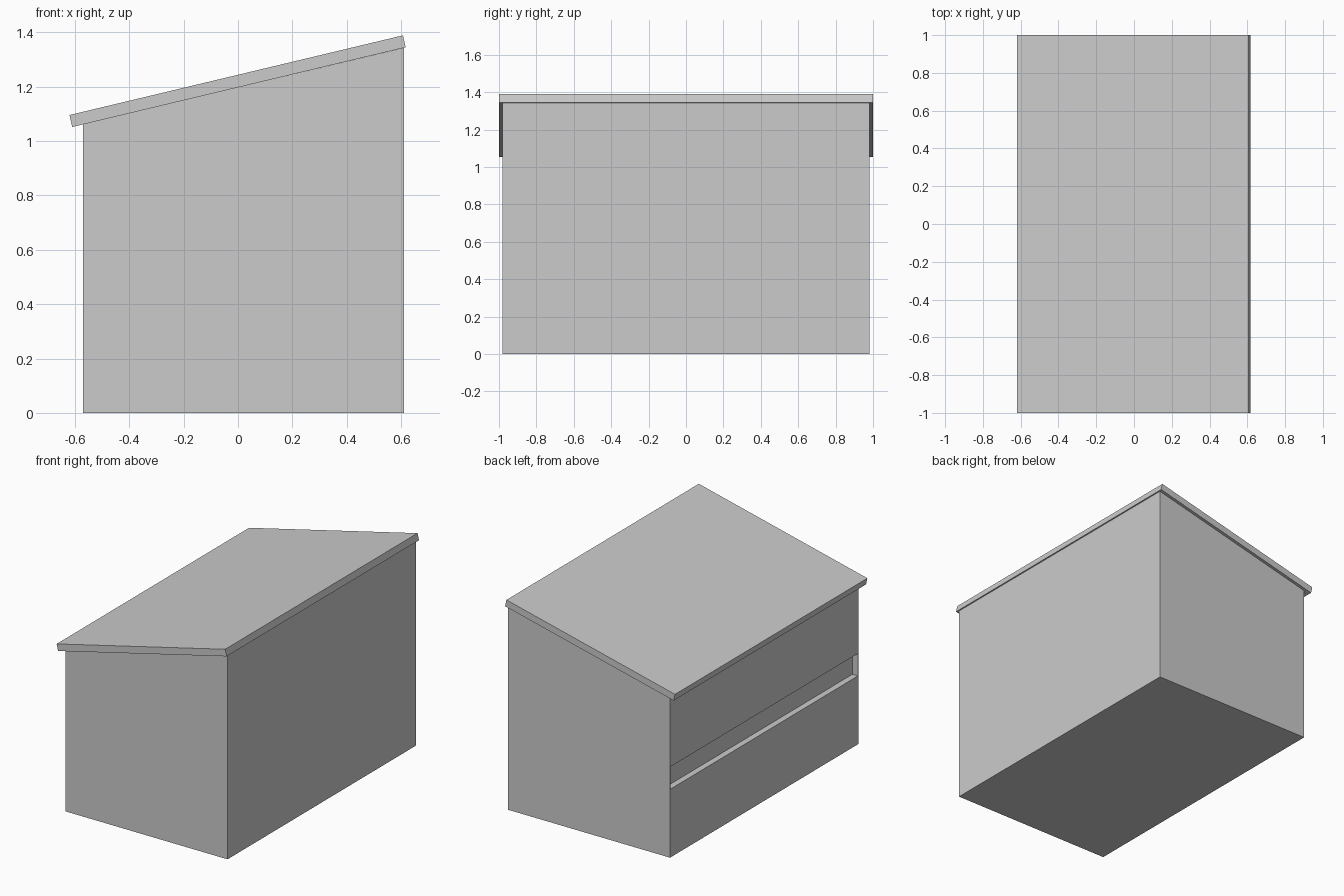
import bpy, bmesh

if "Cube" in bpy.data.objects:
    bpy.data.objects.remove(bpy.data.objects["Cube"])


def prism(name, profile, half_y):
    """Extrude an (x, z) profile along y, symmetric about y = 0."""
    bm = bmesh.new()
    face = bm.faces.new([bm.verts.new((x, -half_y, z)) for x, z in profile])
    out = bmesh.ops.extrude_face_region(bm, geom=[face])
    verts = [v for v in out["geom"] if isinstance(v, bmesh.types.BMVert)]
    bmesh.ops.translate(bm, verts=verts, vec=(0, 2 * half_y, 0))
    bmesh.ops.recalc_face_normals(bm, faces=bm.faces)
    mesh = bpy.data.meshes.new(name)
    bm.to_mesh(mesh)
    bm.free()
    obj = bpy.data.objects.new(name, mesh)
    bpy.context.collection.objects.link(obj)
    return obj


# Cabinet body with a sloping top
body = prism("body", [(-0.57, 0), (0.61, 0), (0.61, 1.343), (-0.57, 1.062)], 0.98)

# Long shallow slot across the low side, closed by thin end walls
cutter = prism("slot_cutter", [(-0.65, 0.45), (-0.53, 0.45), (-0.53, 0.597), (-0.65, 0.597)], 0.974)
cutter.hide_render = True
cutter.hide_viewport = True
cutter.display_type = 'WIRE'
cut = body.modifiers.new("slot", 'BOOLEAN')
cut.operation = 'DIFFERENCE'
cut.solver = 'EXACT'
cut.object = cutter

# Tilted roof slab with a small overhang
prism("roof", [(-0.61, 1.052), (0.617, 1.345), (0.607, 1.389), (-0.62, 1.096)], 1.0)
